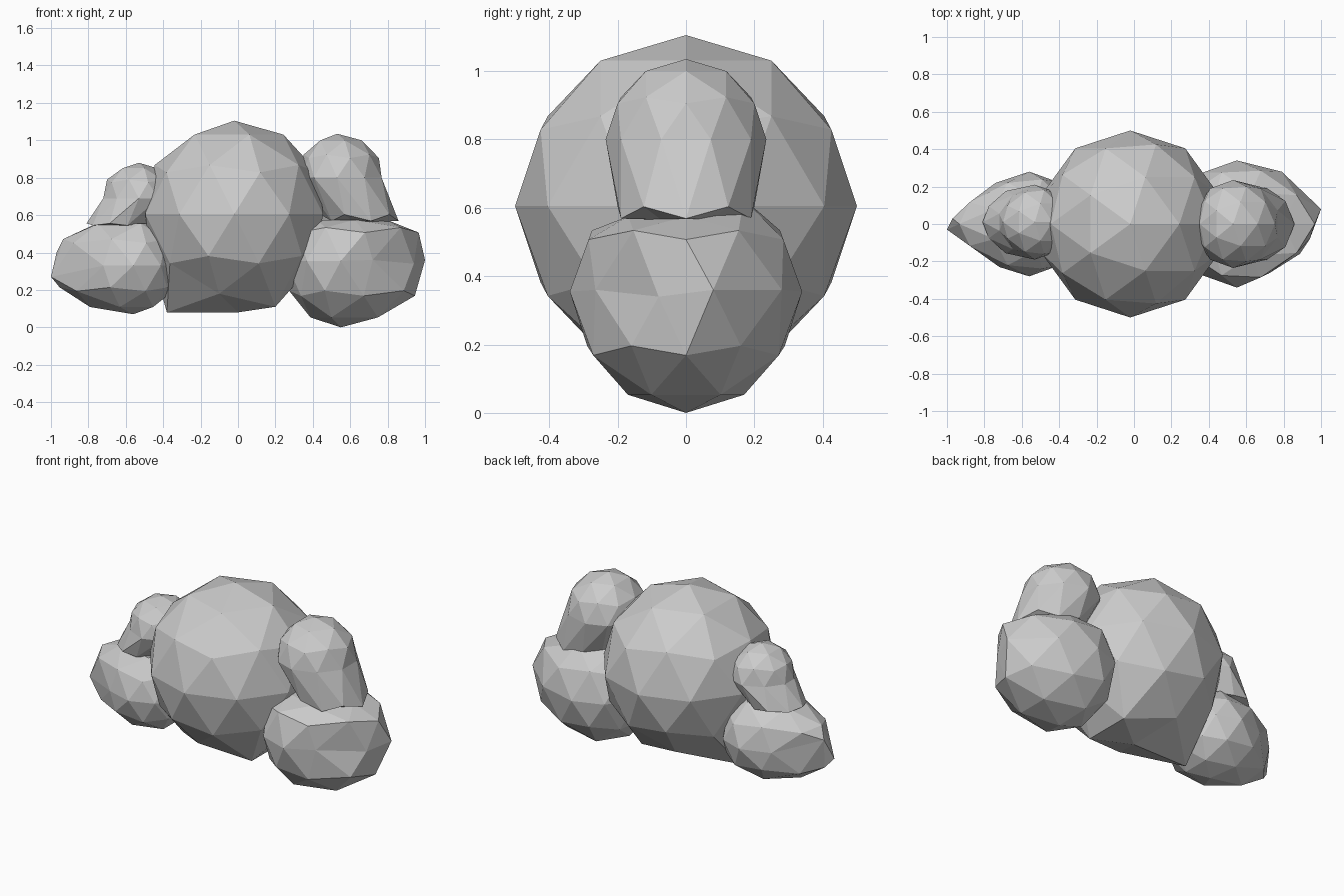
import bpy, bmesh
from mathutils import Vector

if "Cube" in bpy.data.objects:
    bpy.data.objects.remove(bpy.data.objects["Cube"])


def puff(name, c, r, r_out=None, r_low=None, shear=0.0, floor=-9, cap=9,
         side=1, taper=0.0, pulls=()):
    """Low-poly ball, stretched away from the centre and sheared outwards low down."""
    bm = bmesh.new()
    bmesh.ops.create_icosphere(bm, subdivisions=2, radius=1)
    for v in bm.verts:
        x, y, z = v.co
        outward = max(x * side, 0)
        px = x * (r_out if r_out and outward else r[0])
        pz = z * (r_low if r_low and z < 0 else r[2])
        pz = max(pz + c[2], floor)
        px += side * shear * max(c[2] - pz, 0)
        py = c[1] + y * r[1] * (1 - taper * outward ** 2)
        pz = min(pz, cap + 0.3 * max(py, 0))
        v.co = (c[0] + px, py, pz)
    # move the vertex nearest to each old point to its new point
    for old, new in pulls:
        near = min(bm.verts, key=lambda v: (v.co - Vector(old)).length)
        near.co = new
    bmesh.ops.recalc_face_normals(bm, faces=bm.faces)
    me = bpy.data.meshes.new(name)
    bm.to_mesh(me)
    bm.free()
    ob = bpy.data.objects.new(name, me)
    bpy.context.collection.objects.link(ob)
    return ob


# Large middle ball with its underside pulled down flat
puff("middle_puff", (-0.02, 0, 0.605), (0.5, 0.5, 0.5), pulls=[
    ((-0.23, -0.155, 0.18), (-0.37, -0.12, 0.085)),
    ((-0.23, 0.155, 0.18), (-0.37, 0.12, 0.085)),
    ((-0.28, 0, 0.18), (-0.38, 0, 0.08)),
    ((-0.02, 0, 0.1), (0, 0, 0.08)),
    ((0.19, -0.155, 0.18), (0.2, -0.15, 0.11)),
    ((0.19, 0.155, 0.18), (0.2, 0.15, 0.11))][2:])

# Lower side balls, drawn out to blunt points at the sides
puff("right_lower_puff", (0.55, 0, 0.355), (0.31, 0.34, 0.34), r_out=0.465,
     r_low=0.355, cap=0.575, taper=0.2, pulls=[
    ((0.99, 0.09, 0.355), (1.0, 0.08, 0.36)),
    ((0.99, -0.09, 0.355), (0.94, -0.08, 0.34)),
    ((0.82, -0.26, 0.355), (0.72, -0.265, 0.36)),
    ((0.82, 0.26, 0.355), (0.79, 0.28, 0.36))])
puff("left_lower_puff", (-0.56, 0, 0.33), (0.25, 0.28, 0.27), r_out=0.44,
     r_low=0.26, cap=0.555, side=-1, taper=0.4, pulls=[
    ((-0.98, 0.06, 0.33), (-0.97, 0.03, 0.4)),
    ((-0.98, -0.06, 0.33), (-1.0, -0.03, 0.27)),
    ((-0.82, 0.2, 0.33), (-0.74, 0.22, 0.33)),
    ((-0.82, -0.2, 0.33), (-0.72, -0.23, 0.33))])

# Upper side balls, leaning outwards and flat underneath
puff("right_upper_puff", (0.53, 0, 0.8), (0.21, 0.235, 0.235), r_out=0.25,
     r_low=0.44, shear=0.5, floor=0.565)
puff("left_upper_puff", (-0.53, 0.01, 0.69), (0.18, 0.2, 0.19), r_out=0.2,
     r_low=0.3, shear=0.75, floor=0.545, side=-1, taper=0.3)
